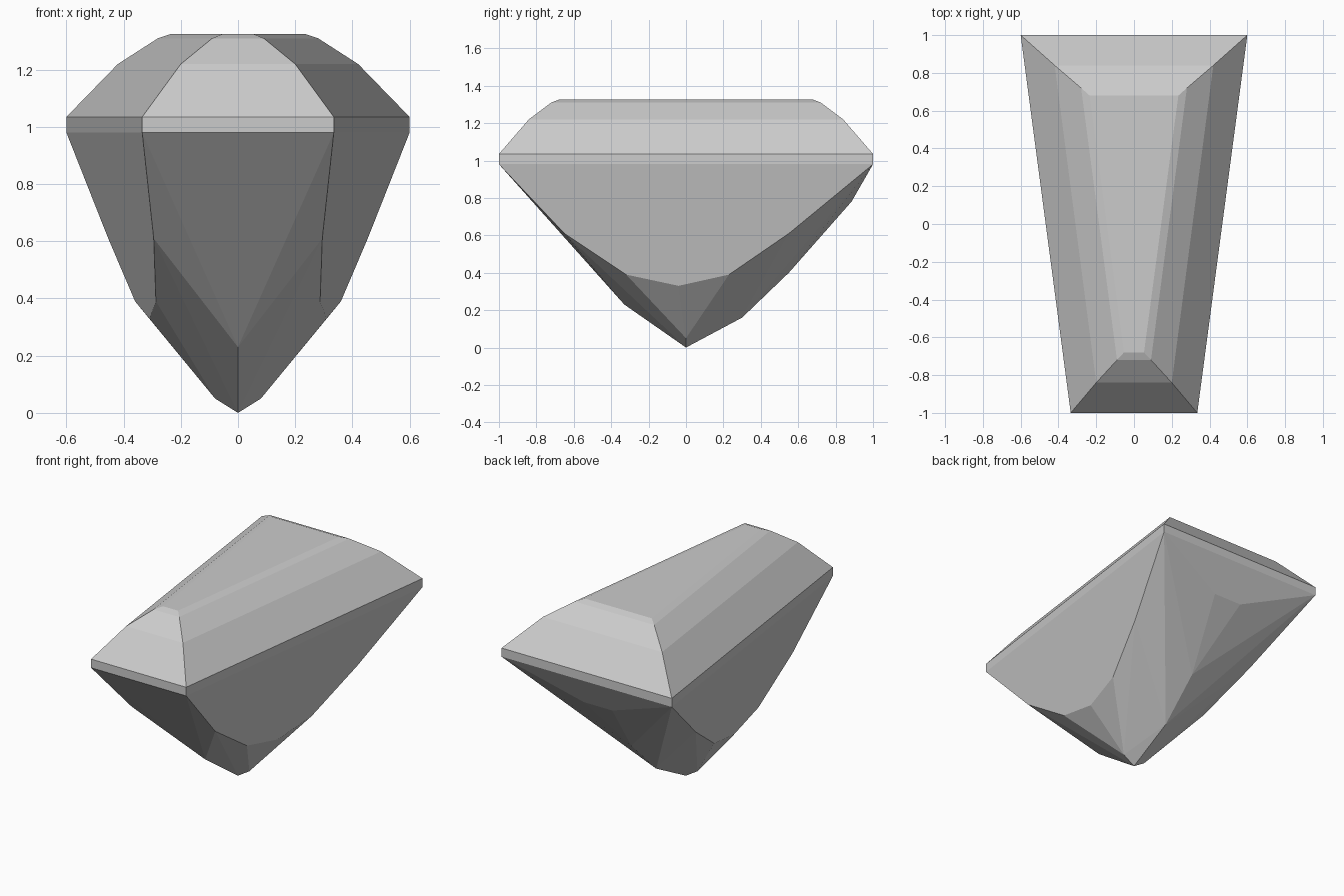
import bpy, bmesh, math

cube = bpy.data.objects.get("Cube")
if cube:
    bpy.data.objects.remove(cube, do_unlink=True)

# Grey stone material
GREY = (0.6, 0.6, 0.6, 1.0)
stone = bpy.data.materials.new("grey_stone")
stone.use_nodes = True
stone.diffuse_color = GREY
stone.node_tree.nodes["Principled BSDF"].inputs["Base Color"].default_value = GREY


def side_x(y, z):
    """Half width of the flat tapered side facet below the girdle."""
    return 0.4675 + 0.1325 * y - 0.234 * (0.98 - z)


points = []


def mirrored(x, y, z):
    points.extend([(x, y, z), (-x, y, z)])


# Girdle and crown steps: height, half length, front and back half width
for z, y, front, back in [(0.98, 1.0, 0.335, 0.6), (1.035, 1.0, 0.335, 0.6),
                          (1.22, 0.84, 0.2, 0.42), (1.31, 0.72, 0.09, 0.28),
                          (1.325, 0.68, 0.053, 0.235)]:
    mirrored(front, -y, z)
    mirrored(back, y, z)

# Lower rim of the two side facets
for y, z in [(-0.65, 0.61), (-0.32, 0.39), (-0.04, 0.33), (0.23, 0.39), (0.55, 0.61)]:
    mirrored(side_x(y, z), y, z)

# End facets under the girdle, and the shoulders beside the tip
mirrored(0.07, -0.775, 0.72)
mirrored(0.1, 0.885, 0.78)
mirrored(0.08, 0.0, 0.05)

# Keel points and the tip
points += [(0, -0.33, 0.23), (0, 0.55, 0.4), (0, 0.3, 0.16), (0, 0, 0)]

# The stone is convex, so its facets are the hull of these points
bm = bmesh.new()
for p in points:
    bm.verts.new(p)
bmesh.ops.convex_hull(bm, input=bm.verts)
bmesh.ops.delete(bm, geom=[v for v in bm.verts if not v.link_faces], context='VERTS')
bmesh.ops.dissolve_limit(bm, angle_limit=math.radians(1.5), verts=bm.verts, edges=bm.edges)
bmesh.ops.recalc_face_normals(bm, faces=bm.faces)

mesh = bpy.data.meshes.new("cut_gemstone")
bm.to_mesh(mesh)
bm.free()
mesh.materials.append(stone)
gem = bpy.data.objects.new("cut_gemstone", mesh)
bpy.context.collection.objects.link(gem)
